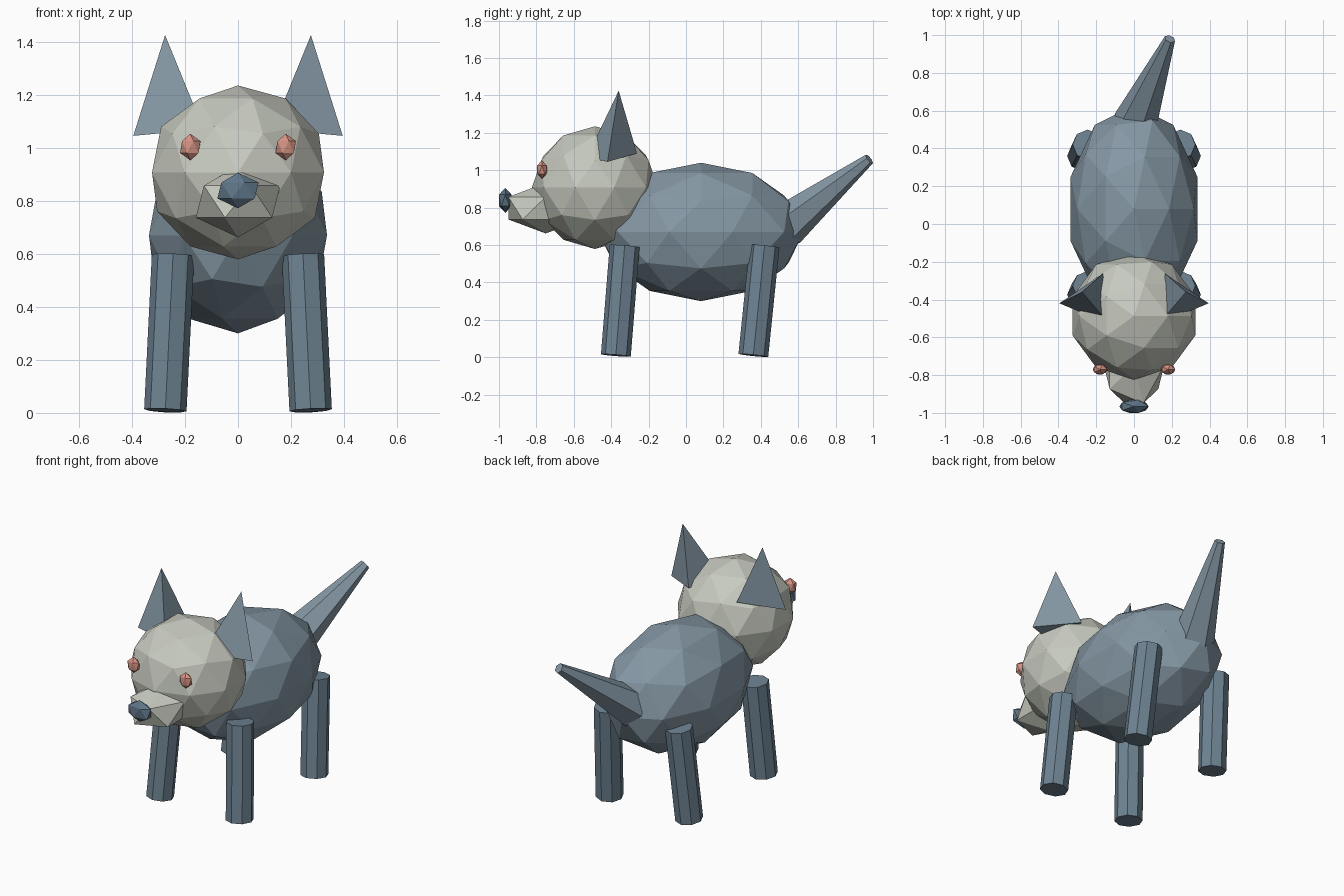
import bpy, bmesh
from mathutils import Vector

if "Cube" in bpy.data.objects:
    bpy.data.objects.remove(bpy.data.objects["Cube"])


def material(name, rgb):
    m = bpy.data.materials.new(name)
    m.diffuse_color = (*rgb, 1)
    m.use_nodes = True
    m.node_tree.nodes["Principled BSDF"].inputs["Base Color"].default_value = m.diffuse_color
    return m


FUR = material("blue_grey", (0.235, 0.312, 0.372))
LEG = material("slate_blue", (0.156, 0.227, 0.288))
NOSE = material("dark_slate", (0.114, 0.181, 0.246))
FACE = material("pale_grey", (0.57, 0.59, 0.52))
EYE = material("salmon", (0.66, 0.29, 0.23))


def finish(obj, name, mat):
    obj.name = name
    obj.data.materials.append(mat)
    return obj


def ball(name, mat, centre, radii, subdivisions):
    """Faceted ellipsoid."""
    bpy.ops.mesh.primitive_ico_sphere_add(subdivisions=subdivisions, radius=1, location=centre)
    obj = bpy.context.object
    obj.scale = radii
    return finish(obj, name, mat)


def rod(name, mat, start, end, r1, r2, sides):
    """Straight, optionally tapered, prism between two points."""
    start, end = Vector(start), Vector(end)
    axis = end - start
    bpy.ops.mesh.primitive_cone_add(vertices=sides, radius1=r1, radius2=r2,
                                    depth=axis.length, location=(start + end) / 2)
    obj = bpy.context.object
    obj.rotation_mode = 'QUATERNION'
    obj.rotation_quaternion = Vector((0, 0, 1)).rotation_difference(axis)
    return finish(obj, name, mat)


def ear(name, side):
    """Three-sided spike with a slightly tilted base."""
    bm = bmesh.new()
    points = [(0.275, -0.36, 1.425), (0.395, -0.42, 1.045),
              (0.165, -0.262, 1.09), (0.13, -0.53, 1.07)]
    bmesh.ops.convex_hull(bm, input=[bm.verts.new((x * side, y, z)) for x, y, z in points])
    bmesh.ops.recalc_face_normals(bm, faces=bm.faces)
    mesh = bpy.data.meshes.new(name)
    bm.to_mesh(mesh)
    bm.free()
    obj = bpy.data.objects.new(name, mesh)
    bpy.context.collection.objects.link(obj)
    finish(obj, name, FUR)


# Body, head and muzzle
ball("body", FUR, (0, 0.08, 0.67), (0.353, 0.55, 0.37), 2)
ball("head", FACE, (0, -0.487, 0.907), (0.341, 0.337, 0.328), 2)
ball("muzzle", FACE, (0, -0.75, 0.797), (0.178, 0.235, 0.135), 1)
ball("nose", NOSE, (0, -0.966, 0.839), (0.087, 0.04, 0.067), 1)

# Paired parts: eyes, ears and splayed legs
for label, s in (("left", -1), ("right", 1)):
    ball(f"{label}_eye", EYE, (0.18 * s, -0.77, 1.003), (0.043, 0.03, 0.05), 1)
    ear(f"{label}_ear", s)
    for part, y_top, y_foot in (("front", -0.328, -0.375), ("back", 0.42, 0.36)):
        rod(f"{label}_{part}_leg", LEG, (0.274 * s, y_foot, 0.01),
            (0.245 * s, y_top, 0.595), 0.08, 0.08, 8)

# Tail tapering up, back and to one side
rod("tail", FUR, (0.005, 0.53, 0.70), (0.19, 0.98, 1.06), 0.12, 0.03, 6)
